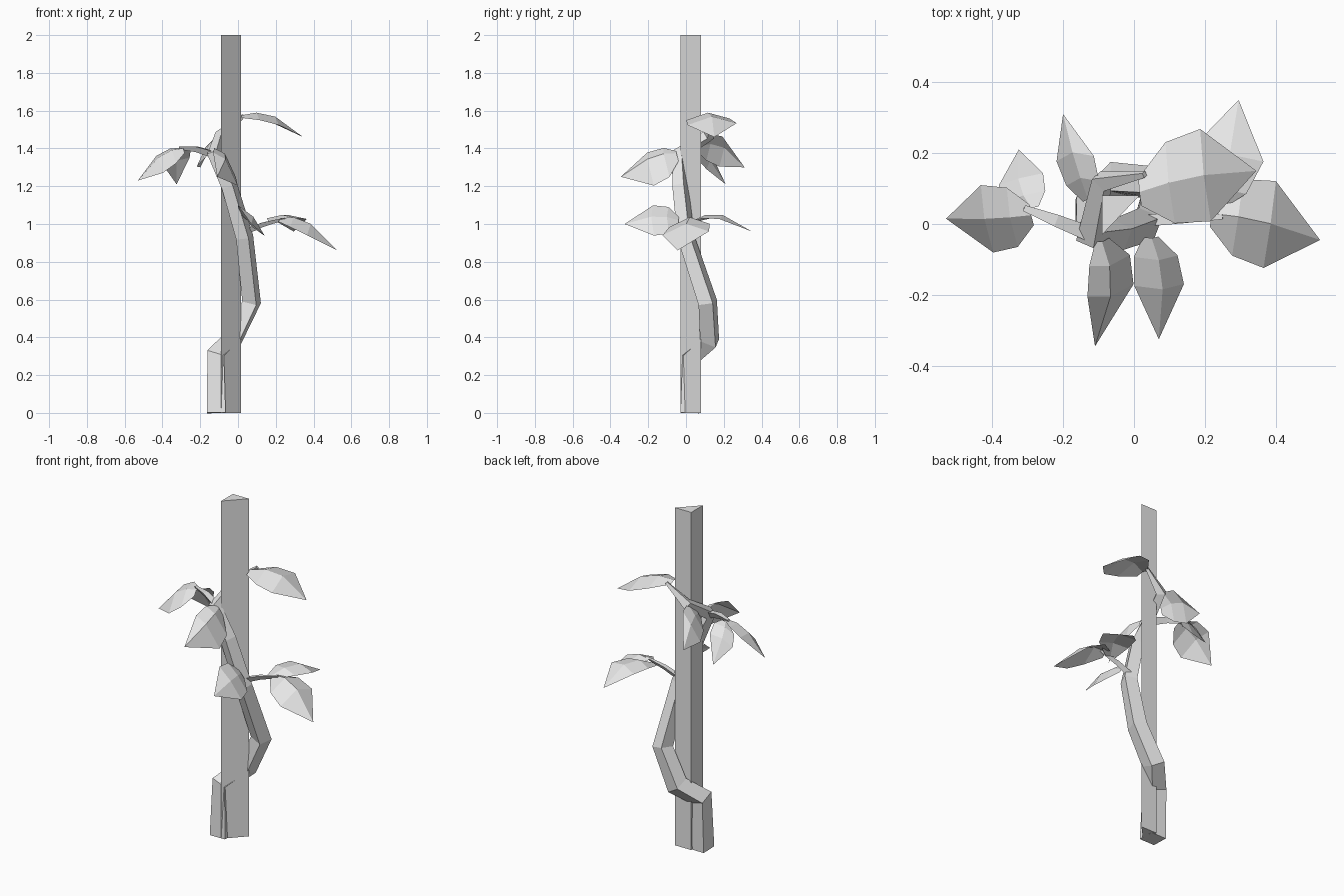
import bpy, bmesh, math
from mathutils import Vector

if "Cube" in bpy.data.objects:
    bpy.data.objects.remove(bpy.data.objects["Cube"])

grey = bpy.data.materials.new("plain_grey")
grey.diffuse_color = (0.8, 0.8, 0.8, 1)
grey.use_nodes = True
grey.node_tree.nodes["Principled BSDF"].inputs["Base Color"].default_value = grey.diffuse_color


def finish(bm, name, closed=True):
    if closed:
        bmesh.ops.recalc_face_normals(bm, faces=bm.faces[:])
    me = bpy.data.meshes.new(name)
    bm.to_mesh(me)
    bm.free()
    me.materials.append(grey)
    ob = bpy.data.objects.new(name, me)
    bpy.context.collection.objects.link(ob)
    return ob


def skin(rings, bm):
    n = len(rings[0])
    for a, b in zip(rings, rings[1:]):
        for i in range(n):
            j = (i + 1) % n
            bm.faces.new((a[i], a[j], b[j], b[i]))
    bm.faces.new(rings[0][::-1])
    bm.faces.new(rings[-1])


def tube(name, pts, radii, sides=4):
    """Mitred angular tube along a path, its frame carried from ring to ring."""
    bm = bmesh.new()
    pts = [Vector(p) for p in pts]
    rings, u = [], None
    for i, p in enumerate(pts):
        d_in = (p - pts[max(i - 1, 0)]).normalized()
        d_out = (pts[min(i + 1, len(pts) - 1)] - p).normalized()
        t = (d_in + d_out).normalized()
        if u is None:
            u = Vector((1, 0, 0)) if abs(t.x) < 0.7 else Vector((0, 0, 1))
        u = (u - t * u.dot(t)).normalized()
        v = t.cross(u)
        ring = []
        for k in range(sides):
            a = math.tau * (k + 0.5) / sides
            ring.append(bm.verts.new(p + radii[i] * (u * math.cos(a) + v * math.sin(a))))
        rings.append(ring)
    skin(rings, bm)
    return finish(bm, name)


def leaf(name, base, mid, tip, left, right):
    """Folded leaf: midrib curve through base, mid, tip; edges spread to left and right."""
    base, mid, tip, left, right = map(Vector, (base, mid, tip, left, right))
    ctrl = mid * 2 - (base + tip) / 2
    bm = bmesh.new()
    rows = []
    for t, w in ((0, 0.3), (0.25, 0.88), (0.55, 1.0)):
        c = base * (1 - t) ** 2 + ctrl * 2 * t * (1 - t) + tip * t * t
        rows.append([bm.verts.new(c + (left - mid) * w), bm.verts.new(c),
                     bm.verts.new(c + (right - mid) * w)])
    end = bm.verts.new(tip)
    for a, b in zip(rows, rows[1:]):
        for i in (0, 1):
            bm.faces.new((a[i], a[i + 1], b[i + 1], b[i]))
    for i in (0, 1):
        bm.faces.new((rows[-1][i], rows[-1][i + 1], end))
    bmesh.ops.recalc_face_normals(bm, faces=bm.faces[:])
    if sum(f.normal.z for f in bm.faces) < 0:
        bmesh.ops.reverse_faces(bm, faces=bm.faces[:])
    return finish(bm, name, closed=False)


# three-sided post
bm = bmesh.new()
corners = [(-0.09, -0.03), (0.015, 0.08), (-0.09, 0.08)]
skin([[bm.verts.new((x, y, z)) for x, y in corners] for z in (0, 2)], bm)
finish(bm, "post")

# vine winding around the post
tube("vine",
     [(-0.115, 0.02, 0), (-0.118, 0.03, 0.30), (-0.03, 0.125, 0.385), (0.072, 0.115, 0.585),
      (0.035, 0.0, 0.93), (-0.045, -0.03, 1.2), (-0.125, -0.035, 1.37),
      (-0.09, 0.12, 1.47), (0.03, 0.14, 1.575)],
     [0.07, 0.065, 0.062, 0.056, 0.05, 0.046, 0.04, 0.034, 0.01])

# side stems
tube("right_stem", [(0.03, 0.01, 0.96), (0.13, 0.015, 1.0), (0.25, 0.02, 1.03)],
     [0.02, 0.016, 0.008], 3)
tube("left_stem", [(-0.12, -0.03, 1.37), (-0.22, 0.01, 1.4), (-0.31, 0.045, 1.405)],
     [0.025, 0.02, 0.01], 3)

# leaves: base, middle, tip, left edge, right edge
leaf("top_leaf", (0.015, 0.09, 1.575), (0.18, 0.135, 1.575), (0.345, 0.15, 1.46),
     (0.17, 0.265, 1.54), (0.2, 0.005, 1.53))
leaf("right_back_leaf", (0.19, 0.03, 1.015), (0.265, 0.18, 1.05), (0.295, 0.35, 0.96),
     (0.175, 0.215, 1.03), (0.36, 0.16, 1.03))
leaf("right_leaf", (0.22, 0.03, 1.03), (0.37, 0.005, 1.01), (0.525, -0.045, 0.86),
     (0.385, 0.125, 0.97), (0.35, -0.12, 0.95))
leaf("front_right_leaf", (0.05, -0.04, 1.02), (0.08, -0.17, 1.04), (0.07, -0.325, 1.0),
     (0.14, -0.155, 0.94), (0.0, -0.16, 1.1))
leaf("front_left_leaf", (-0.09, -0.05, 1.375), (-0.065, -0.19, 1.35), (-0.11, -0.345, 1.25),
     (0.0, -0.155, 1.21), (-0.13, -0.19, 1.385))
leaf("left_leaf", (-0.29, 0.025, 1.4), (-0.41, 0.015, 1.36), (-0.53, 0.015, 1.23),
     (-0.385, -0.08, 1.28), (-0.42, 0.11, 1.37))
leaf("left_back_leaf", (-0.29, 0.045, 1.395), (-0.325, 0.12, 1.345), (-0.325, 0.21, 1.21),
     (-0.38, 0.1, 1.3), (-0.255, 0.135, 1.36))
leaf("back_leaf", (-0.13, 0.07, 1.41), (-0.17, 0.19, 1.41), (-0.2, 0.31, 1.3),
     (-0.215, 0.165, 1.31), (-0.11, 0.18, 1.47))
